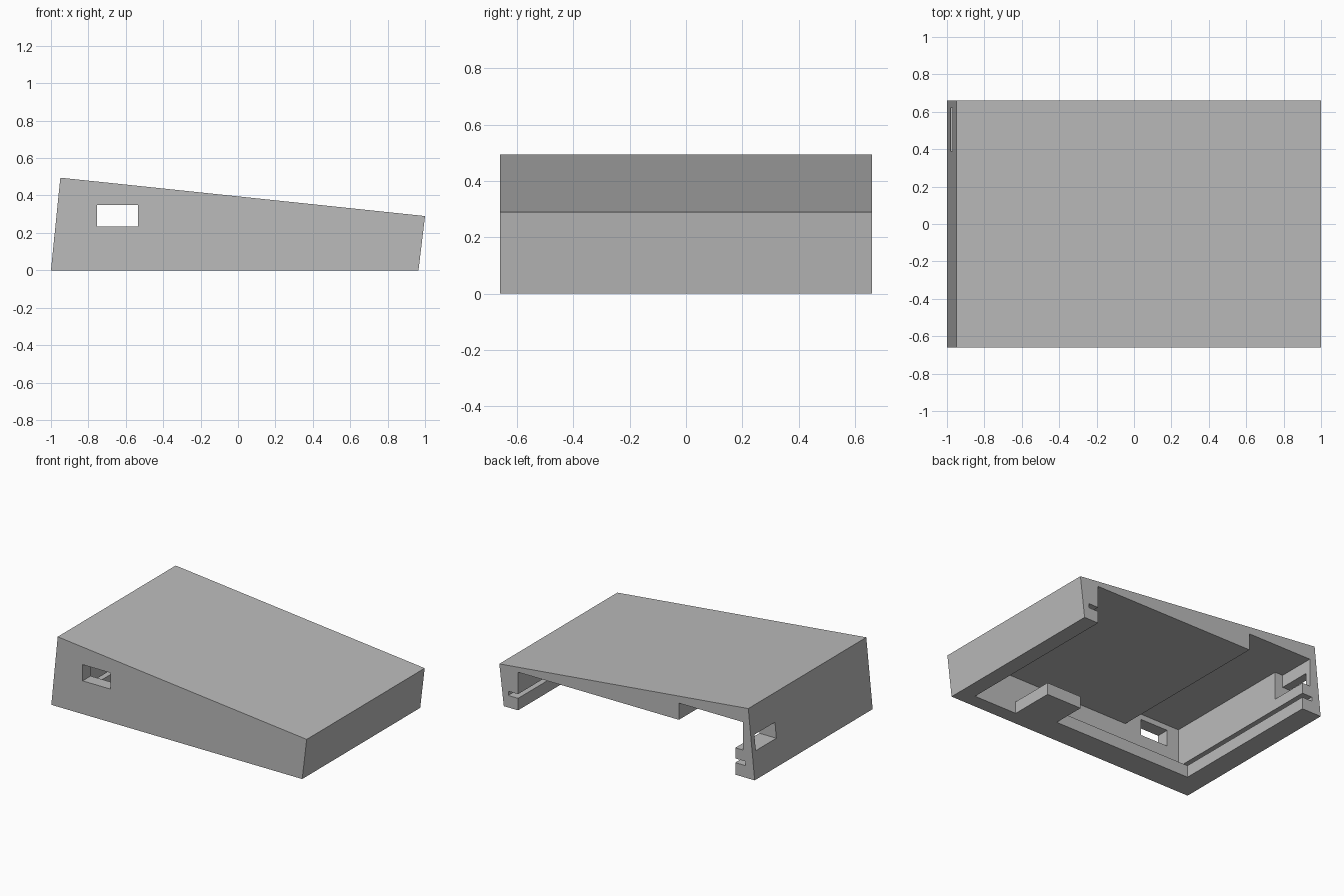
import bpy
import bmesh
from mathutils import Vector

default_cube = bpy.data.objects.get("Cube")
if default_cube:
    bpy.data.objects.remove(default_cube, do_unlink=True)

# Plastic colour
grey = bpy.data.materials.new("light_grey")
grey.use_nodes = True
GREY_RGBA = (0.5, 0.5, 0.5, 1)
grey.diffuse_color = GREY_RGBA
grey.node_tree.nodes["Principled BSDF"].inputs["Base Color"].default_value = GREY_RGBA


def prism(name, outline, axis, start, end):
    """Extrude an outline along y (outline in x, z) or z (outline in x, y)."""
    bm = bmesh.new()
    if axis == "y":
        points = [Vector((a, start, b)) for a, b in outline]
        move = Vector((0, end - start, 0))
    else:
        points = [Vector((a, b, start)) for a, b in outline]
        move = Vector((0, 0, end - start))
    face = bm.faces.new([bm.verts.new(p) for p in points])
    result = bmesh.ops.extrude_face_region(bm, geom=[face])
    moved = [v for v in result["geom"] if isinstance(v, bmesh.types.BMVert)]
    bmesh.ops.translate(bm, verts=moved, vec=move)
    bmesh.ops.recalc_face_normals(bm, faces=bm.faces)
    mesh = bpy.data.meshes.new(name)
    bm.to_mesh(mesh)
    bm.free()
    mesh.materials.append(grey)
    obj = bpy.data.objects.new(name, mesh)
    bpy.context.collection.objects.link(obj)
    return obj


def box(name, x, y, z):
    outline = [(x[0], y[0]), (x[1], y[0]), (x[1], y[1]), (x[0], y[1])]
    return prism(name, outline, "z", z[0], z[1])


WALL_L, WALL_R = -0.848, 0.853    # inner faces of the end walls
BACK, OPEN = 0.66, 0.8            # rear edge, and beyond it for open cuts
LIP = 0.085                       # height of the bottom lip

# Sloping wedge shell
shell = prism("wedge_case", [(-1, 0), (0.965, 0), (1, 0.29), (-0.95, 0.495)],
              "y", -BACK, BACK)

cutters = [
    # Stepped main cavity, open at the back
    prism("cavity", [(WALL_L, 0.1), (WALL_R, 0.1), (WALL_R, 0.27),
                     (-0.407, 0.27), (-0.407, 0.388), (WALL_L, 0.388)],
          "y", -0.57, OPEN),
    # Groove for a sliding base plate
    box("plate_groove", (-0.927, 0.93), (-0.565, OPEN), (LIP, 0.115)),
    # Bottom opening, leaving a tab standing in from the front lip
    prism("bottom_opening", [(WALL_L, OPEN), (WALL_R, OPEN), (WALL_R, -0.56),
                             (0.515, -0.56), (0.515, -0.244), (0.24, -0.244),
                             (0.24, -0.48), (WALL_L, -0.48)],
          "z", -0.1, 0.1),
    # Recess inside the tall end wall
    box("port_recess", (-0.91, -0.8), (0.39, OPEN), (0.19, 0.388)),
    # Port windows in the front and tall end walls
    box("front_port", (-0.755, -0.535), (-0.8, -0.5), (0.235, 0.35)),
    box("end_port", (-1.1, -0.88), (0.39, 0.62), (0.19, 0.3)),
]

for cutter in cutters:
    mod = shell.modifiers.new(cutter.name, "BOOLEAN")
    mod.operation = "DIFFERENCE"
    mod.solver = "EXACT"
    mod.object = cutter

# Bake the cuts and drop the cutters
bpy.context.view_layer.update()
graph = bpy.context.evaluated_depsgraph_get()
cut_mesh = bpy.data.meshes.new_from_object(shell.evaluated_get(graph))
shell.modifiers.clear()
shell.data = cut_mesh
cut_mesh.materials.clear()
cut_mesh.materials.append(grey)
for poly in cut_mesh.polygons:
    poly.material_index = 0
    poly.use_smooth = False
for cutter in cutters:
    bpy.data.objects.remove(cutter, do_unlink=True)
